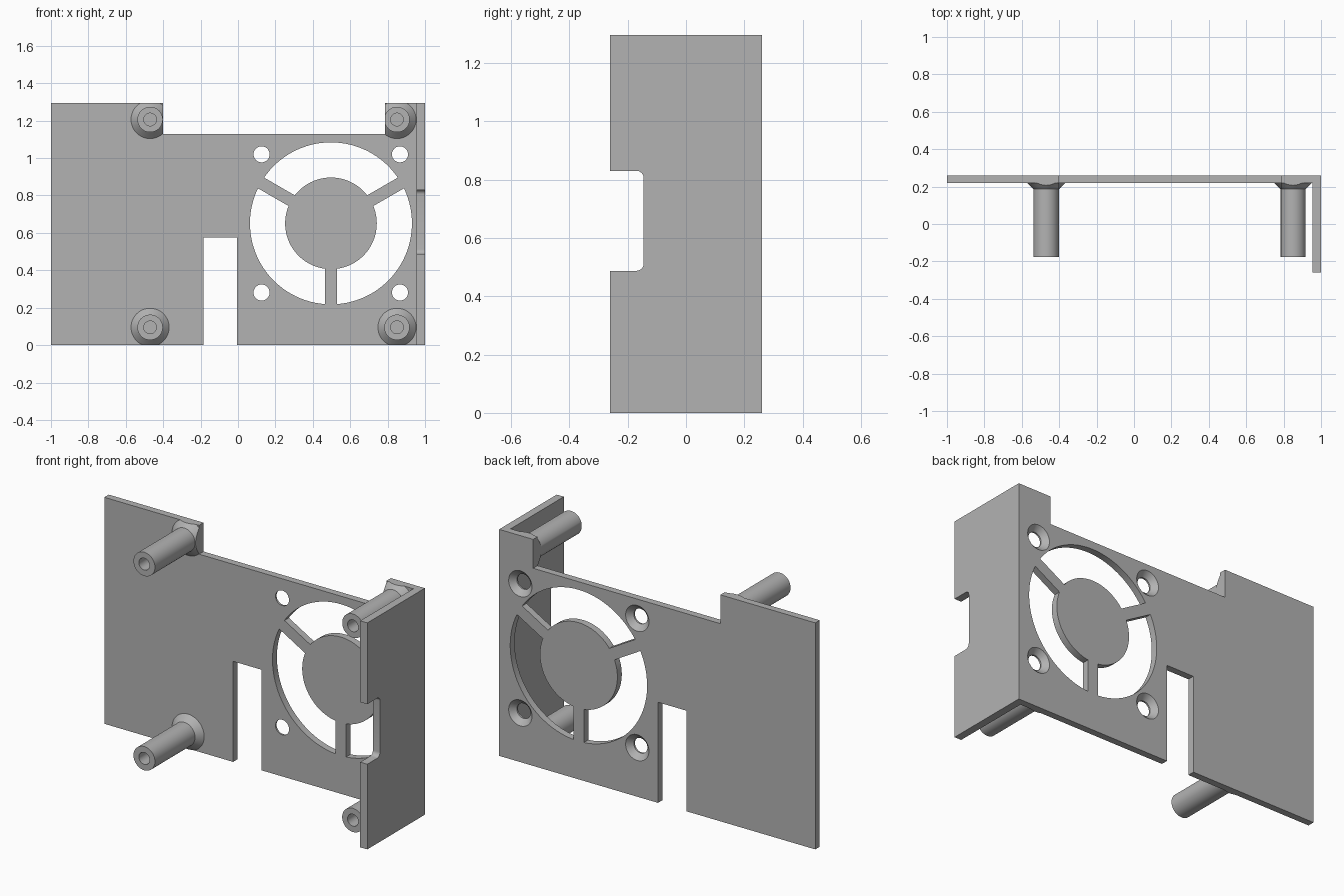
import bpy, bmesh
from math import sin, cos, pi, asin, radians
from mathutils import Matrix

cube = bpy.data.objects.get("Cube")
if cube:
    bpy.data.objects.remove(cube, do_unlink=True)

grey = bpy.data.materials.new("grey plastic")
grey.use_nodes = True
grey.diffuse_color = (0.45, 0.45, 0.45, 1)
grey.node_tree.nodes["Principled BSDF"].inputs["Base Color"].default_value = (0.45, 0.45, 0.45, 1)

FRONT, BACK, TOP = 0.22, 0.26, 1.295
PANEL_X = 0.955
FAN_X, FAN_Z = 0.497, 0.651


def finish(bm, name):
    bmesh.ops.recalc_face_normals(bm, faces=bm.faces[:])
    mesh = bpy.data.meshes.new(name)
    bm.to_mesh(mesh)
    bm.free()
    mesh.materials.append(grey)
    obj = bpy.data.objects.new(name, mesh)
    bpy.context.collection.objects.link(obj)
    return obj


def prism(name, points, offset):
    """Extrude a closed outline of 3D points by an offset."""
    bm = bmesh.new()
    face = bm.faces.new([bm.verts.new(p) for p in points])
    new = bmesh.ops.extrude_face_region(bm, geom=[face])["geom"]
    verts = [v for v in new if isinstance(v, bmesh.types.BMVert)]
    bmesh.ops.translate(bm, verts=verts, vec=offset)
    return finish(bm, name)


def lathe(profile, x, z, steps=48):
    """Spin a (radius, y) profile about the y axis through x, z."""
    bm = bmesh.new()
    verts = [bm.verts.new((r, y, 0)) for r, y in profile]
    edges = [bm.edges.new(pair) for pair in zip(verts, verts[1:])]
    bmesh.ops.spin(bm, geom=verts + edges, cent=(0, 0, 0), axis=(0, 1, 0),
                   angle=2 * pi, steps=steps, use_merge=True)
    bmesh.ops.remove_doubles(bm, verts=bm.verts[:], dist=1e-5)
    bmesh.ops.transform(bm, matrix=Matrix.Translation((x, 0, z)), verts=bm.verts[:])
    return bm


def select(obj):
    bpy.ops.object.select_all(action="DESELECT")
    obj.select_set(True)
    bpy.context.view_layer.objects.active = obj


def smooth(obj):
    select(obj)
    bpy.ops.object.shade_smooth_by_angle(angle=radians(25))


def cut(obj, cutter):
    cutter.hide_render = True
    mod = obj.modifiers.new("cut", "BOOLEAN")
    mod.operation = "DIFFERENCE"
    mod.solver = "EXACT"
    mod.object = cutter
    select(obj)
    bpy.ops.object.modifier_apply(modifier=mod.name)
    bpy.data.objects.remove(cutter, do_unlink=True)


def arc(cx, cy, r, a0, a1, n):
    return [(cx + r * cos(a0 + (a1 - a0) * i / n), cy + r * sin(a0 + (a1 - a0) * i / n))
            for i in range(n + 1)]


# Back plate with cable slot and lowered top edge
outline = [(-1, 0), (-0.185, 0), (-0.185, 0.575), (-0.005, 0.575), (-0.005, 0),
           (PANEL_X, 0), (PANEL_X, TOP), (0.785, TOP), (0.785, 1.13),
           (-0.4, 1.13), (-0.4, TOP), (-1, TOP)]
plate = prism("back_plate", [(x, FRONT, z) for x, z in outline], (0, BACK - FRONT, 0))

# Fan openings: three ring segments between straight ribs
R_OUT, R_HUB, RIB = 0.433, 0.245, 0.033
for k in range(3):
    start, end = radians(30 + 120 * k), radians(150 + 120 * k)
    o, h = asin(RIB / R_OUT), asin(RIB / R_HUB)
    ring = arc(FAN_X, FAN_Z, R_OUT, start + o, end - o, 32)
    ring += arc(FAN_X, FAN_Z, R_HUB, end - h, start + h, 24)
    cut(plate, prism("fan_cutter", [(x, 0.1, z) for x, z in ring], (0, 0.3, 0)))

# Countersunk screw holes around the fan
screw = [(0, 0.15), (0.043, 0.15), (0.043, 0.23), (0.074, BACK), (0.074, 0.3), (0, 0.3)]
for x in (0.126, 0.866):
    for z in (0.281, 1.02):
        cut(plate, finish(lathe(screw, x, z, 32), "screw_cutter"))
smooth(plate)

# Side panel with a rounded notch in its front edge
side = [(-BACK, 0), (BACK, 0), (BACK, TOP), (-BACK, TOP), (-BACK, 0.83)]
side += arc(-0.17, 0.805, 0.025, pi / 2, 0, 6)
side += arc(-0.17, 0.512, 0.025, 0, -pi / 2, 6)
side += [(-BACK, 0.487)]
smooth(prism("side_panel", [(PANEL_X, y, z) for y, z in side], (1 - PANEL_X, 0, 0)))

# Hollow standoffs with flared feet, trimmed flush to the plate edges
post = [(0, FRONT), (0.102, FRONT), (0.068, 0.186), (0.068, -0.176),
        (0.034, -0.176), (0.034, 0.2), (0, 0.2)]
posts = {"upper_right_standoff": (-0.47, 1.206, (-0.4, 1)),
         "upper_left_standoff": (0.85, 1.206, (0.785, -1)),
         "lower_right_standoff": (-0.47, 0.095, None),
         "lower_left_standoff": (0.85, 0.095, None)}
for name, (x, z, edge) in posts.items():
    bm = lathe(post, x, z)
    planes = [((0, 0, 0), (0, 0, -1)), ((0, 0, TOP), (0, 0, 1))]
    if edge:
        planes.append(((edge[0], 0, 0), (edge[1], 0, 0)))
    for co, normal in planes:
        bmesh.ops.bisect_plane(bm, geom=bm.verts[:] + bm.edges[:] + bm.faces[:],
                               plane_co=co, plane_no=normal, clear_outer=True)
        bmesh.ops.holes_fill(bm, edges=[e for e in bm.edges if e.is_boundary], sides=0)
    smooth(finish(bm, name))
